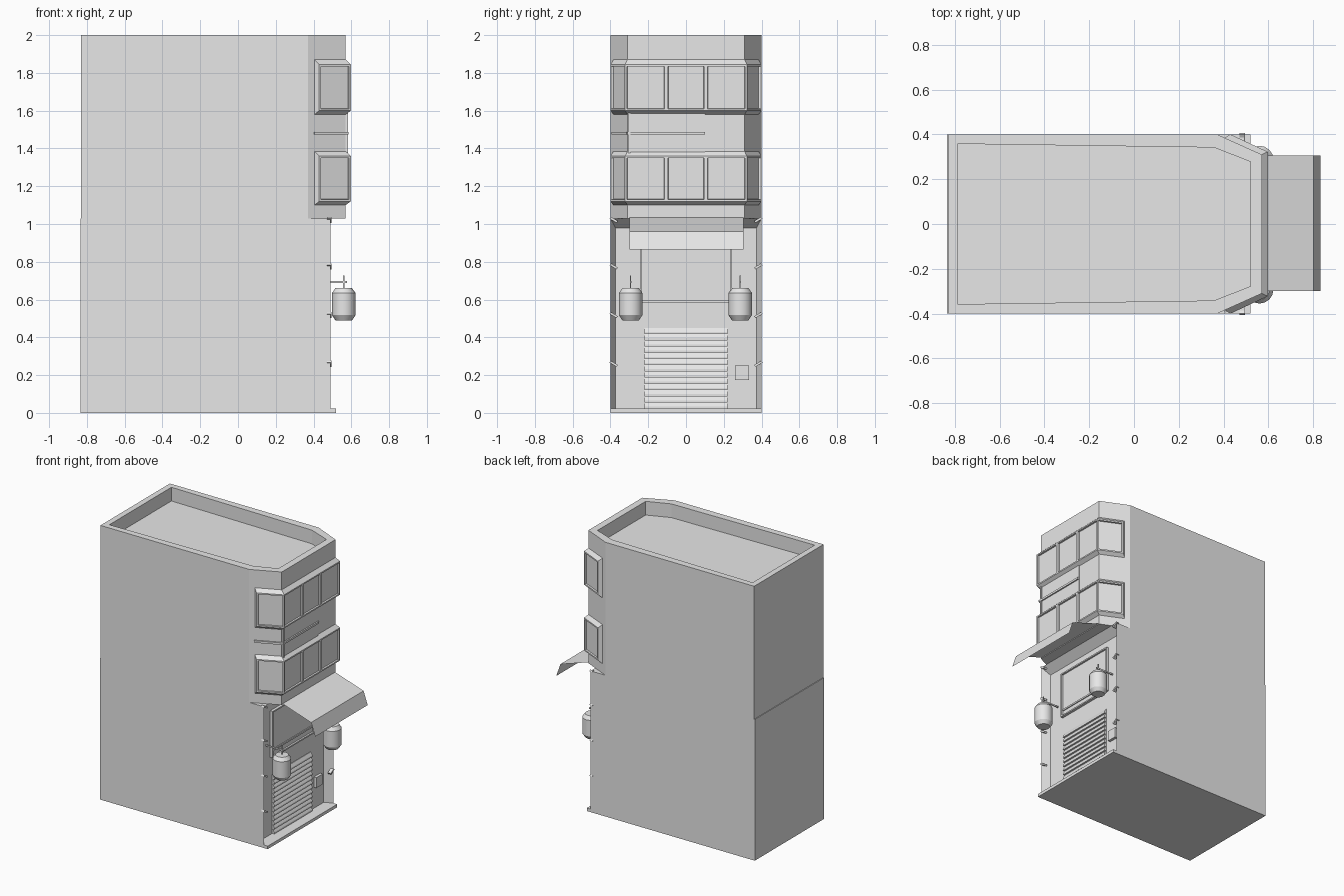
import bpy, bmesh, math
from mathutils import Matrix, Vector

if "Cube" in bpy.data.objects:
    bpy.data.objects.remove(bpy.data.objects["Cube"], do_unlink=True)

grey = bpy.data.materials.new("plain_grey")
grey.use_nodes = True
grey.diffuse_color = (0.8, 0.8, 0.8, 1)
grey.node_tree.nodes["Principled BSDF"].inputs["Base Color"].default_value = (0.8, 0.8, 0.8, 1)


def finish(bm, name, closed=True):
    if closed:
        bmesh.ops.recalc_face_normals(bm, faces=bm.faces)
    mesh = bpy.data.meshes.new(name)
    bm.to_mesh(mesh)
    bm.free()
    mesh.materials.append(grey)
    ob = bpy.data.objects.new(name, mesh)
    bpy.context.collection.objects.link(ob)
    return ob


def add_box(bm, lo, hi):
    lo, hi = Vector(lo), Vector(hi)
    m = Matrix.Translation((lo + hi) / 2) @ Matrix.Diagonal((*(hi - lo), 1))
    return bmesh.ops.create_cube(bm, size=1, matrix=m)["verts"]


def box(name, lo, hi):
    bm = bmesh.new()
    add_box(bm, lo, hi)
    return finish(bm, name)


def prism(bm, points, offset):
    face = bm.faces.new([bm.verts.new(p) for p in points])
    made = bmesh.ops.extrude_face_region(bm, geom=[face])["geom"]
    bmesh.ops.translate(bm, vec=offset, verts=[v for v in made if isinstance(v, bmesh.types.BMVert)])
    return next(f for f in made if isinstance(f, bmesh.types.BMFace))


# Ground floor: block with a splayed shop-front recess
bm = bmesh.new()
add_box(bm, (-0.835, -0.4, 0), (0.49, 0.4, 1.03))
bm.faces.ensure_lookup_table()
front = max(bm.faces, key=lambda f: f.calc_center_median().x)
bmesh.ops.inset_region(bm, faces=[front], thickness=0.037)
for v in front.verts:
    v.co.x = 0.43
    v.co.z = 0.98 if v.co.z > 0.5 else 0.02
finish(bm, "ground_floor")

# Upper floors: chamfered front corners and a sunken roof
half = [(-0.83, 0.4), (0.37, 0.4), (0.57, 0.31)]
outline = [(x, -y, 1.03) for x, y in half] + [(x, y, 1.03) for x, y in reversed(half)]
bm = bmesh.new()
top = prism(bm, outline, (0, 0, 0.97))
bmesh.ops.recalc_face_normals(bm, faces=bm.faces)
bmesh.ops.inset_region(bm, faces=[top], thickness=0.06)
made = bmesh.ops.extrude_face_region(bm, geom=[top])["geom"]
bmesh.ops.translate(bm, vec=(0, 0, -0.1), verts=[v for v in made if isinstance(v, bmesh.types.BMVert)])
if top.is_valid:
    bmesh.ops.delete(bm, geom=[top], context="FACES_ONLY")
finish(bm, "upper_floors")


# Wrap-around window bays: bevelled band with inset panes
def window_bay(name, low, high):
    side = [(0.405, 0.384, 0.43, 0.4), (0.57, 0.31, 0.597, 0.322), (0.57, 0.105, 0.597, 0.105)]
    path = [(a, -b, c, -d) for a, b, c, d in side] + side[::-1]
    bm = bmesh.new()
    rings = []
    for wx, wy, ox, oy in path:
        rings.append([bm.verts.new(p) for p in (
            (wx, wy, low), (ox, oy, low + 0.02), (ox, oy, high - 0.025), (wx, wy, high))])
    panes = []
    for a, b in zip(rings, rings[1:]):
        for i in range(4):
            j = (i + 1) % 4
            f = bm.faces.new((a[i], b[i], b[j], a[j]))
            if i == 1:
                panes.append(f)
    bm.faces.new(rings[0])
    bm.faces.new(rings[-1][::-1])
    bmesh.ops.recalc_face_normals(bm, faces=bm.faces)
    bmesh.ops.inset_individual(bm, faces=panes, thickness=0.014)
    bmesh.ops.inset_individual(bm, faces=panes, thickness=0.002, depth=-0.012)
    finish(bm, name)


window_bay("upper_window_bay", 1.58, 1.87)
window_bay("lower_window_bay", 1.10, 1.385)

# Panel, post and rail between the bays
box("bay_panel", (0.56, -0.3, 1.375), (0.575, 0.1, 1.59))
box("bay_post", (0.56, -0.306, 1.375), (0.582, -0.294, 1.59))
box("front_rail", (0.565, -0.31, 1.473), (0.585, 0.1, 1.488))
bm = bmesh.new()
prism(bm, [(0.4, -0.38, 1.473), (0.405, -0.395, 1.473), (0.585, -0.315, 1.473), (0.57, -0.3, 1.473)],
      (0, 0, 0.015))
finish(bm, "side_rail")

# Awning: thin bent sheet
bm = bmesh.new()
rows = [[bm.verts.new((x, y, z)) for y in (-0.3, 0.305)]
        for x, z in ((0.57, 1.035), (0.8, 0.96), (0.833, 0.865))]
for a, b in zip(rows, rows[1:]):
    bm.faces.new((a[0], b[0], b[1], a[1]))
finish(bm, "awning", closed=False)

# Doorstep
box("doorstep", (0.42, -0.4, 0), (0.52, 0.4, 0.022))

# Roller shutter: stacked sawtooth slats
bm = bmesh.new()
count, bottom, top_z = 13, 0.022, 0.45
step = (top_z - bottom) / count
for i in range(count):
    z = bottom + i * step
    prism(bm, [(0.425, -0.22, z), (0.447, -0.22, z), (0.447, -0.22, z + step * 0.35),
               (0.434, -0.22, z + step), (0.425, -0.22, z + step)], (0, 0.44, 0))
finish(bm, "roller_shutter")

# Shop window with raised frame, ledge, and wall box
bm = bmesh.new()
add_box(bm, (0.42, -0.243, 0.585), (0.45, 0.243, 0.925))
bm.faces.ensure_lookup_table()
pane = max(bm.faces, key=lambda f: f.calc_center_median().x)
bmesh.ops.inset_region(bm, faces=[pane], thickness=0.014)
bmesh.ops.inset_region(bm, faces=[pane], thickness=0.001, depth=-0.012)
finish(bm, "shop_window")
box("window_ledge", (0.435, -0.23, 0.63), (0.445, 0.23, 0.642))
box("wall_box", (0.42, 0.26, 0.175), (0.45, 0.333, 0.25))

# Slanted clips on both jambs
bm = bmesh.new()
for side in (-1, 1):
    for z in (0.26, 0.518, 0.776, 1.022):
        verts = add_box(bm, (-0.012, -0.022, -0.006), (0.012, 0.022, 0.006))
        tilt = Matrix.Rotation(side * math.radians(30), 4, "X")
        bmesh.ops.transform(bm, verts=verts, matrix=Matrix.Translation((0.483, side * 0.383, z)) @ tilt)
finish(bm, "jamb_clips")


# Hanging lanterns with brackets
def lantern(name, y):
    profile = [(0.036, 0.49), (0.044, 0.49), (0.062, 0.517), (0.062, 0.635), (0.044, 0.66), (0.036, 0.66)]
    sides = 16
    bm = bmesh.new()
    rings = []
    for r, z in profile:
        angles = [2 * math.pi * k / sides for k in range(sides)]
        rings.append([bm.verts.new((0.56 + r * math.cos(t), y + r * math.sin(t), z)) for t in angles])
    for a, b in zip(rings, rings[1:]):
        for k in range(sides):
            n = (k + 1) % sides
            bm.faces.new((a[k], a[n], b[n], b[k]))
    bm.faces.new(rings[0])
    bm.faces.new(rings[-1])
    ob = finish(bm, name)
    bpy.ops.object.select_all(action="DESELECT")
    ob.select_set(True)
    bpy.context.view_layer.objects.active = ob
    bpy.ops.object.shade_smooth_by_angle(angle=math.radians(30))
    box(name + "_rod", (0.557, y - 0.003, 0.655), (0.563, y + 0.003, 0.727))
    box(name + "_arm", (0.425, y - 0.004, 0.688), (0.577, y + 0.004, 0.698))


lantern("right_lantern", -0.293)
lantern("left_lantern", 0.287)
